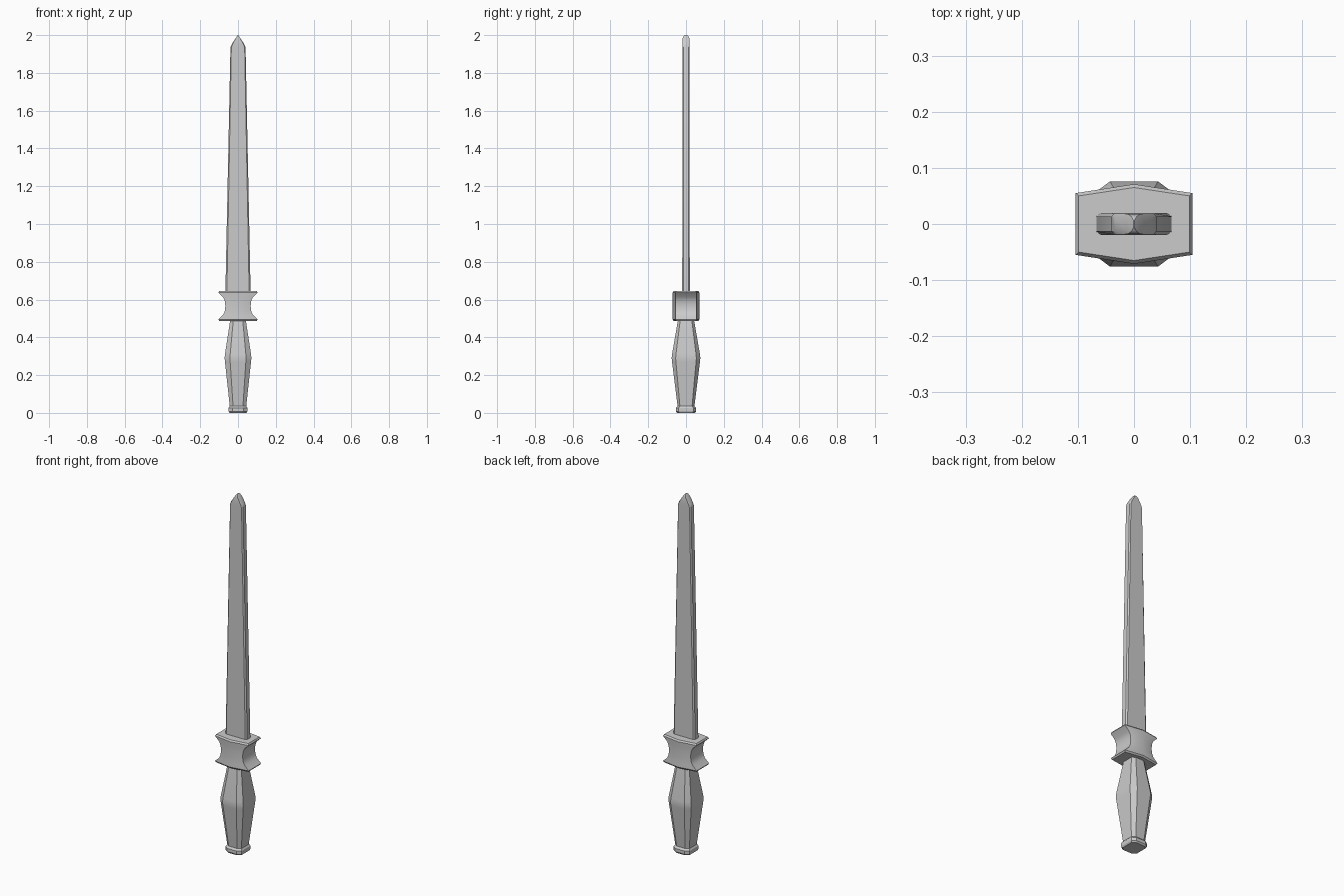
import bpy, bmesh, math

if "Cube" in bpy.data.objects:
    bpy.data.objects.remove(bpy.data.objects["Cube"])


def octagon(hx, hy, cx, cy):
    """Chamfered rectangle: half sizes and chamfer lengths."""
    return [(hx, -hy + cy), (hx, hy - cy), (hx - cx, hy), (-hx + cx, hy),
            (-hx, hy - cy), (-hx, -hy + cy), (-hx + cx, -hy), (hx - cx, -hy)]


def hexagon(hx, side_y, ridge_y):
    """Section with two flat ends and a shallow ridge front and back."""
    return [(hx, -side_y), (hx, side_y), (0, ridge_y),
            (-hx, side_y), (-hx, -side_y), (0, -ridge_y)]


def loft(name, sections, angle):
    """Skin a stack of (z, outline) sections and cap both ends."""
    bm = bmesh.new()
    rings = [[bm.verts.new((x, y, z)) for x, y in pts] for z, pts in sections]
    n = len(rings[0])
    for a, b in zip(rings, rings[1:]):
        for i in range(n):
            j = (i + 1) % n
            bm.faces.new((a[i], a[j], b[j], b[i]))
    bm.faces.new(rings[0][::-1])
    bm.faces.new(rings[-1])
    bmesh.ops.recalc_face_normals(bm, faces=bm.faces)
    mesh = bpy.data.meshes.new(name)
    bm.to_mesh(mesh)
    bm.free()
    ob = bpy.data.objects.new(name, mesh)
    bpy.context.collection.objects.link(ob)
    bpy.ops.object.select_all(action='DESELECT')
    ob.select_set(True)
    bpy.context.view_layer.objects.active = ob
    bpy.ops.object.shade_smooth_by_angle(angle=math.radians(angle))
    return ob


# Faceted handle swelling in the middle
handle_profile = [(0.03, 0.043, 0.044), (0.27, 0.069, 0.074), (0.29, 0.071, 0.076),
                  (0.31, 0.069, 0.074), (0.50, 0.040, 0.041)]
loft("handle", [(z, octagon(hx, hy, hx * 0.4, hy * 0.28))
                for z, hx, hy in handle_profile], 25)

# Pommel: small bevelled block
pommel_profile = [(0.0, 0.045, 0.048), (0.008, 0.050, 0.054),
                  (0.026, 0.050, 0.054), (0.038, 0.042, 0.043)]
loft("pommel", [(z, octagon(hx, hy, hx * 0.4, hy * 0.28))
                for z, hx, hy in pommel_profile], 25)

# Guard: hourglass from the front, straight from the side
guard_profile = [(0.0, 0.067), (0.025, 0.069), (0.047, 0.079), (0.066, 0.100), (0.071, 0.104)]
guard = [(0.487, hexagon(0.099, 0.050, 0.065))]
guard += [(0.566 - d, hexagon(hx, 0.055, 0.071)) for d, hx in guard_profile[::-1]]
guard += [(0.566 + d, hexagon(hx, 0.055, 0.071)) for d, hx in guard_profile[1:]]
guard += [(0.645, hexagon(0.099, 0.050, 0.065))]
loft("guard", guard, 32)

# Blade: flat tapering bar with softened edges and a pointed tip
blade_profile = [(0.63, 0.067, 0.020), (1.935, 0.040, 0.019), (1.95, 0.034, 0.019),
                 (1.983, 0.013, 0.018), (1.995, 0.005, 0.013), (2.0, 0.001, 0.006)]
loft("blade", [(z, octagon(hx, hy, hx * 0.12, hy * 0.32))
               for z, hx, hy in blade_profile], 30)
